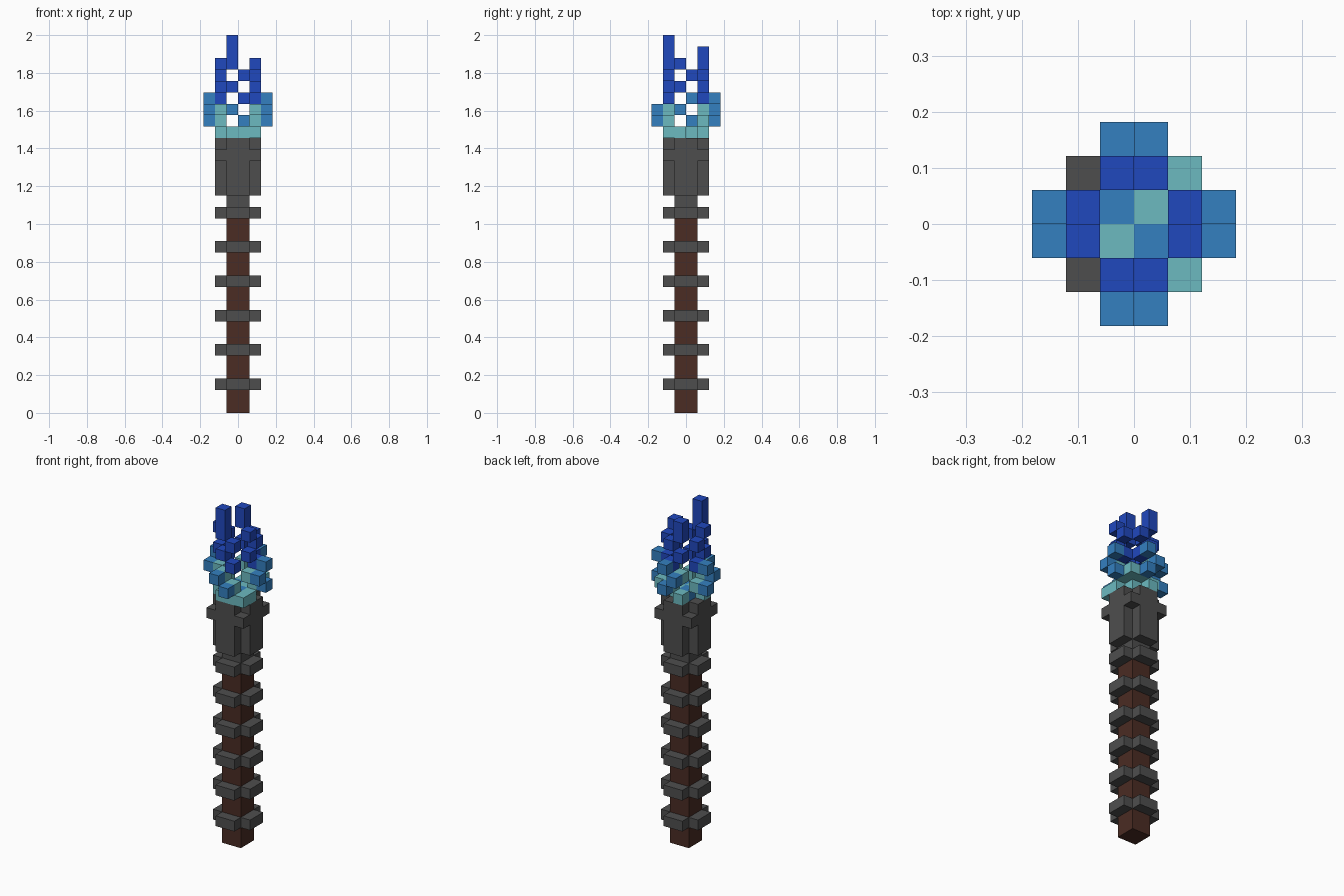
import bpy
import bmesh
from mathutils import Matrix, Vector

if "Cube" in bpy.data.objects:
    bpy.data.objects.remove(bpy.data.objects["Cube"], do_unlink=True)

U = 2 / 33  # edge length of one block


def material(name, rgb):
    mat = bpy.data.materials.new(name)
    mat.use_nodes = True
    color = (*rgb, 1)
    mat.diffuse_color = color
    bsdf = next(n for n in mat.node_tree.nodes if n.type == "BSDF_PRINCIPLED")
    bsdf.inputs["Base Color"].default_value = color
    return mat


iron = material("dark_iron", (0.076, 0.076, 0.076))
wood = material("brown_wood", (0.069, 0.025, 0.017))
deep_blue = material("deep_blue", (0.0144, 0.065, 0.515))
mid_blue = material("mid_blue", (0.034, 0.216, 0.527))
teal = material("pale_teal", (0.15, 0.49, 0.527))


def part(name, boxes, mat):
    """Join boxes given as (x0, x1, y0, y1, z0, z1) in block units."""
    bm = bmesh.new()
    for x0, x1, y0, y1, z0, z1 in boxes:
        centre = Vector((x0 + x1, y0 + y1, z0 + z1)) * U / 2
        size = Vector((x1 - x0, y1 - y0, z1 - z0)) * U
        matrix = Matrix.Translation(centre) @ Matrix.Diagonal(size).to_4x4()
        bmesh.ops.create_cube(bm, size=1, matrix=matrix)
    mesh = bpy.data.meshes.new(name)
    bm.to_mesh(mesh)
    bm.free()
    mesh.materials.append(mat)
    obj = bpy.data.objects.new(name, mesh)
    bpy.context.collection.objects.link(obj)


def arms(z0, z1):
    """Four plates on the sides of the two-block core."""
    return [(-2, -1, -1, 1, z0, z1), (1, 2, -1, 1, z0, z1),
            (-1, 1, -2, -1, z0, z1), (-1, 1, 1, 2, z0, z1)]


def cells(layers):
    """Single blocks from {layer: [(x, y), ...]}."""
    return [(x, x + 1, y, y + 1, z, z + 1) for z, spots in layers.items() for x, y in spots]


# Wooden shaft with iron bands
part("shaft", [(-1, 1, -1, 1, 0, 17)], wood)
for i in range(6):
    part(f"band_{i + 1}", arms(2 + 3 * i, 3 + 3 * i), iron)
part("collar", [(-1, 1, -1, 1, 17, 19)], iron)

# Cross-shaped head with four corner studs
part("head", [(-1, 1, -1, 1, 19, 24)] + arms(19, 24), iron)
part("head_studs", [(x, x + 1, y, y + 1, 22, 23) for x in (-2, 1) for y in (-2, 1)], iron)

# Flame: blocks alternate between the two halves of each side
even = [(-1, -2), (-1, 1), (-2, -1), (1, -1)]
odd = [(0, -2), (0, 1), (-2, 0), (1, 0)]
even_out = [(-1, -3), (-1, 2), (-3, -1), (2, -1)]
odd_out = [(0, -3), (0, 2), (-3, 0), (2, 0)]

part("flame_base", cells({
    24: even + [(0, 0), (-1, -1), (0, -2), (1, -2)],
    25: odd + [(1, 1)],
    26: even}), teal)
part("flame_core", cells({24: [(-1, 0), (0, -1)]}), mid_blue)
part("flame_outer", cells({25: odd_out, 26: even_out, 27: odd_out[1:]}), mid_blue)
part("flame_tips", cells({
    27: odd, 28: even, 29: odd, 30: even,
    31: even[:2], 32: even[:1]}), deep_blue)
